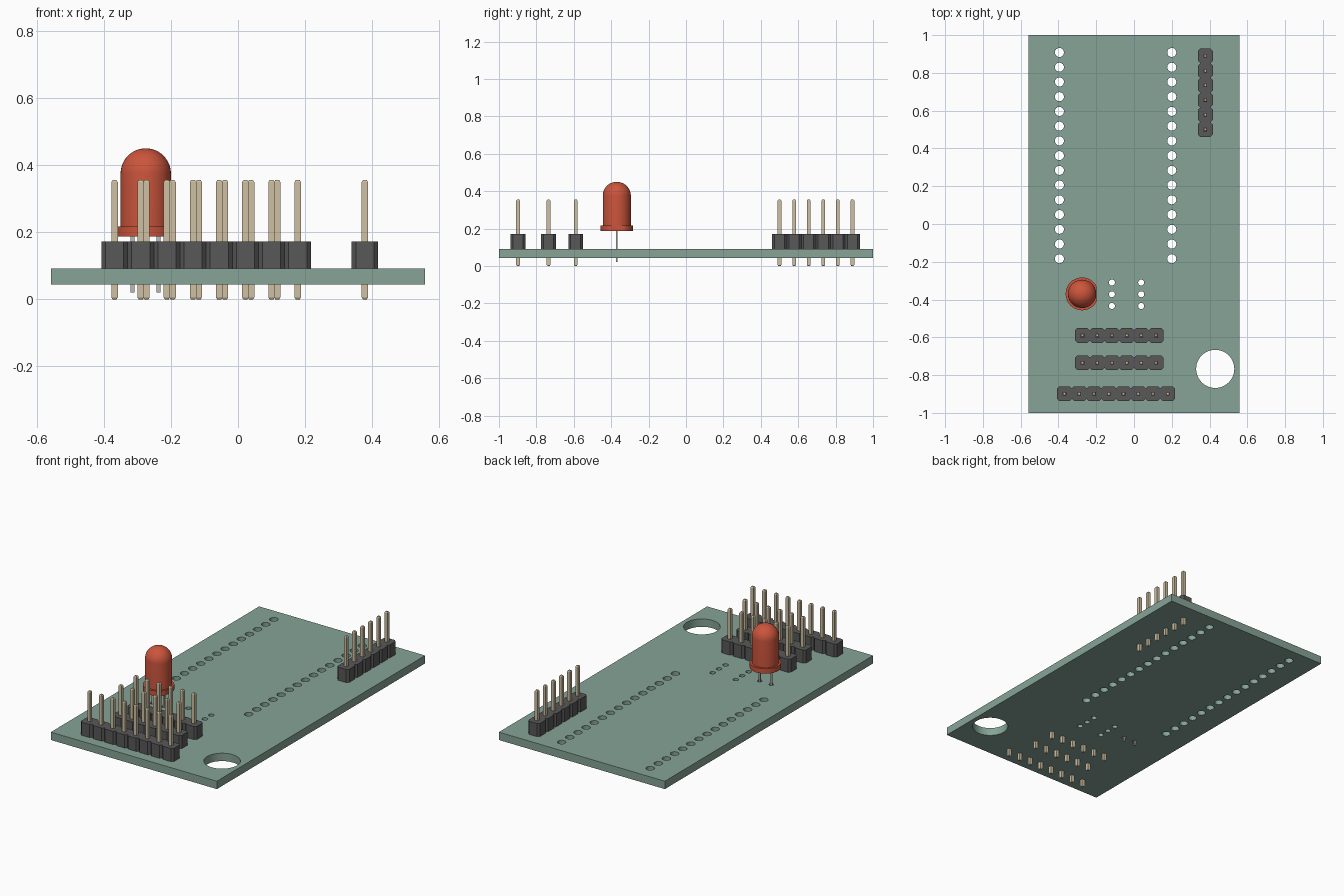
import bpy, bmesh
from math import sin, cos, pi

if "Cube" in bpy.data.objects:
    bpy.data.objects.remove(bpy.data.objects["Cube"])

PITCH = 0.078
TOP = 0.092  # board top
BOTTOM = 0.044


def material(name, rgb):
    m = bpy.data.materials.new(name)
    m.diffuse_color = (*rgb, 1)
    m.use_nodes = True
    m.node_tree.nodes["Principled BSDF"].inputs["Base Color"].default_value = m.diffuse_color
    return m


GREEN = material("board_green", (0.24, 0.37, 0.31))
BLACK = material("housing_black", (0.10, 0.098, 0.098))
GOLD = material("pin_gold", (0.62, 0.53, 0.36))
RED = material("led_red", (0.60, 0.09, 0.045))
STEEL = material("lead_steel", (0.5, 0.5, 0.48))


def circle(x, y, r, n=24):
    return [(x + r * cos(2 * pi * i / n), y + r * sin(2 * pi * i / n)) for i in range(n)]


def rect(x, y, hx, hy):
    return [(x - hx, y - hy), (x + hx, y - hy), (x + hx, y + hy), (x - hx, y + hy)]


def octagon(x, y, h, c):
    k = h - c
    return [(x + a, y + b) for a, b in ((-k, -h), (k, -h), (h, -k), (h, k),
                                        (k, h), (-k, h), (-h, k), (-h, -k))]


def loft(bm, sections):
    """Join (outline, z) sections into a closed solid."""
    rings = [[bm.verts.new((x, y, z)) for x, y in pts] for pts, z in sections]
    n = len(rings[0])
    for a, b in zip(rings, rings[1:]):
        for i in range(n):
            j = (i + 1) % n
            bm.faces.new((a[i], a[j], b[j], b[i]))
    bm.faces.new(rings[0][::-1])
    bm.faces.new(rings[-1])


def make(name, solids, mat, smooth=False):
    bm = bmesh.new()
    for s in solids:
        loft(bm, s)
    me = bpy.data.meshes.new(name)
    bm.to_mesh(me)
    bm.free()
    ob = bpy.data.objects.new(name, me)
    bpy.context.collection.objects.link(ob)
    me.materials.append(mat)
    if smooth:
        bpy.context.view_layer.objects.active = ob
        ob.select_set(True)
        bpy.ops.object.shade_smooth_by_angle(angle=pi / 6)
        ob.select_set(False)
    return ob


LED_X, LED_Y = -0.275, -0.37
LEADS = (LED_X - 0.04, LED_X + 0.038)

# Circuit board: flat curve outline with holes, extruded
outlines = [rect(0, 0, 0.558, 1.0), circle(0.43, -0.767, 0.101, 48)]
for x in (-0.395, 0.2):
    outlines += [circle(x, 0.908 - i * PITCH, 0.024) for i in range(15)]
for x in (-0.117, 0.038):
    outlines += [circle(x, -0.31 - i * 0.062, 0.016, 20) for i in range(3)]
outlines += [circle(x, LED_Y, 0.013, 16) for x in LEADS]

cu = bpy.data.curves.new("circuit_board", 'CURVE')
cu.dimensions = '2D'
cu.fill_mode = 'BOTH'
cu.extrude = (TOP - BOTTOM) / 2
for pts in outlines:
    sp = cu.splines.new('POLY')
    sp.points.add(len(pts) - 1)
    for p, (x, y) in zip(sp.points, pts):
        p.co = (x, y, 0, 1)
    sp.use_cyclic_u = True
    sp.use_smooth = False
cu.materials.append(GREEN)
board = bpy.data.objects.new("circuit_board", cu)
board.location.z = (TOP + BOTTOM) / 2
bpy.context.collection.objects.link(board)
bpy.context.view_layer.objects.active = board
board.select_set(True)
bpy.ops.object.convert(target='MESH')
board = bpy.context.object
bm = bmesh.new()
bm.from_mesh(board.data)
bmesh.ops.remove_doubles(bm, verts=bm.verts, dist=1e-5)
bmesh.ops.recalc_face_normals(bm, faces=bm.faces)
bm.to_mesh(board.data)
bm.free()
bpy.ops.object.shade_smooth_by_angle(angle=pi / 6)
board.select_set(False)


# Pin headers: chamfered housing segments with square pointed pins
def header(name, x, y, count, dx=0, dy=0):
    spots = [(x + i * dx, y + i * dy) for i in range(count)]
    make(name + "_housing",
         [[(octagon(px, py, PITCH / 2, 0.012), z) for z in (TOP, 0.172)] for px, py in spots], BLACK)
    levels = ((0, 0.006), (0.006, 0.0097), (0.349, 0.0097), (0.355, 0.006))
    make(name + "_pins",
         [[(rect(px, py, h, h), z) for z, h in levels] for px, py in spots], GOLD)


header("front_header", -0.368, -0.898, 8, dx=PITCH)
header("middle_header", -0.273, -0.735, 6, dx=PITCH)
header("inner_header", -0.273, -0.59, 6, dx=PITCH)
header("side_header", 0.378, 0.5, 6, dy=PITCH)

# LED lens: cylinder with a domed top
R, DOME = 0.075, 0.375
lens = [(circle(LED_X, LED_Y, R, 40), 0.2), (circle(LED_X, LED_Y, R, 40), DOME)]
for i in range(1, 12):
    a = i / 12 * pi / 2
    lens.append((circle(LED_X, LED_Y, R * cos(a), 40), DOME + R * sin(a)))
lens.append((circle(LED_X, LED_Y, 0.001, 40), DOME + R))
make("led_lens", [lens], RED, True)

# LED flange: rim with one flat side
rim = [(min(x, LED_X + 0.077), y) for x, y in circle(LED_X, LED_Y, 0.087, 40)]
make("led_flange", [[(rim, 0.187), (rim, 0.217)]], RED, True)

# LED leads
make("led_leads", [[(rect(x, LED_Y, 0.006, 0.004), z) for z in (0.02, 0.19)] for x in LEADS], STEEL)
